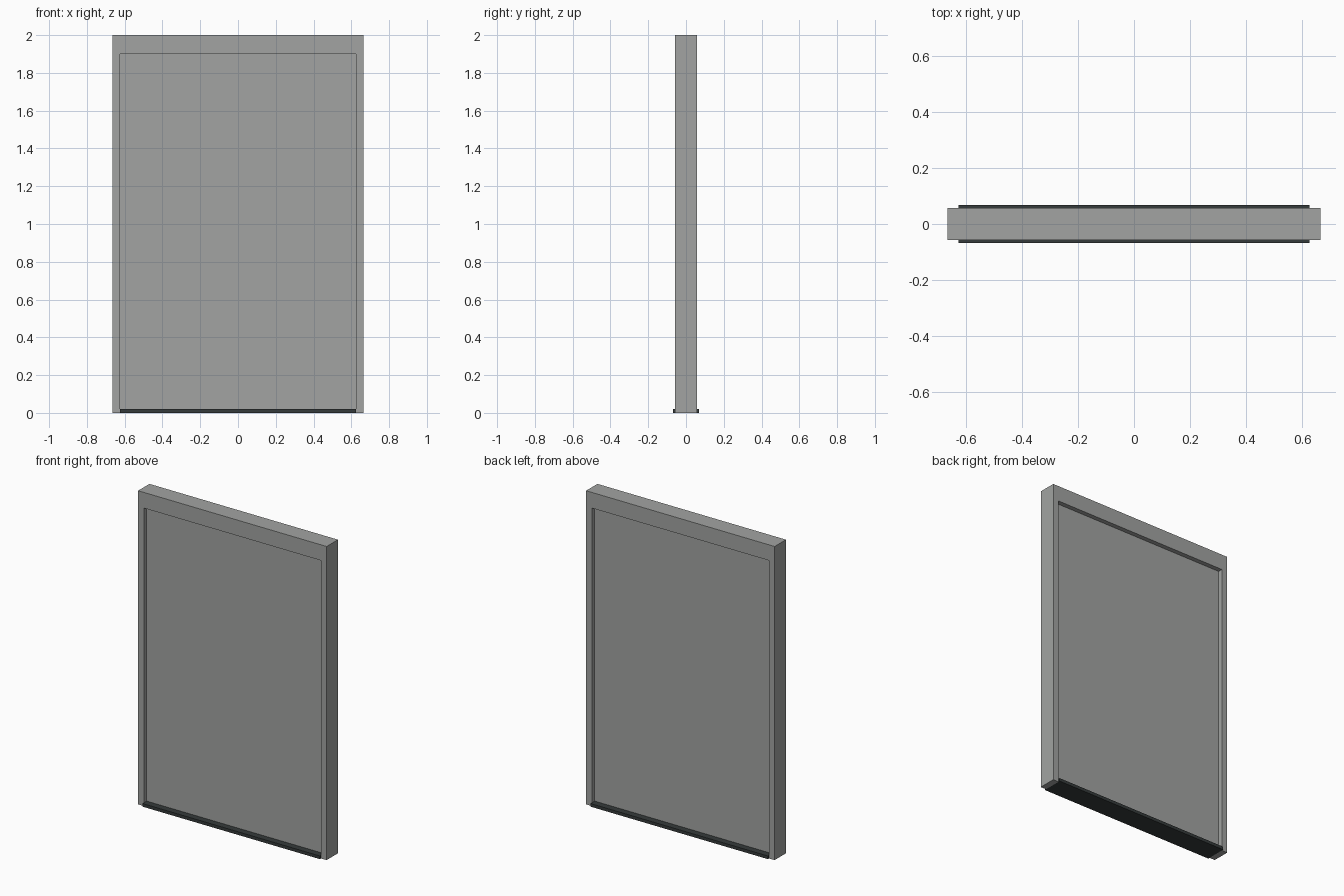
import bpy
import bmesh

cube = bpy.data.objects.get("Cube")
if cube:
    bpy.data.objects.remove(cube, do_unlink=True)

# Overall dimensions
HALF_W, HALF_D, HEIGHT = 0.665, 0.057, 2.0
OPEN_W, OPEN_H = 0.625, 1.9
DOOR_D = 0.027
SILL_D, SILL_H = 0.068, 0.02


def material(name, color):
    mat = bpy.data.materials.new(name)
    mat.use_nodes = True
    mat.diffuse_color = color
    mat.node_tree.nodes["Principled BSDF"].inputs["Base Color"].default_value = color
    return mat


def add_object(name, bm, mat):
    bmesh.ops.recalc_face_normals(bm, faces=bm.faces)
    mesh = bpy.data.meshes.new(name)
    bm.to_mesh(mesh)
    bm.free()
    mesh.materials.append(mat)
    obj = bpy.data.objects.new(name, mesh)
    bpy.context.collection.objects.link(obj)
    return obj


def box(name, low, high, mat):
    bm = bmesh.new()
    bmesh.ops.create_cube(bm, size=1)
    for v in bm.verts:
        for i in range(3):
            v.co[i] = high[i] if v.co[i] > 0 else low[i]
    return add_object(name, bm, mat)


def extruded_profile(name, points, half_depth, mat):
    bm = bmesh.new()
    face = bm.faces.new([bm.verts.new((x, -half_depth, z)) for x, z in points])
    grown = bmesh.ops.extrude_face_region(bm, geom=[face], use_keep_orig=True)
    verts = [g for g in grown["geom"] if isinstance(g, bmesh.types.BMVert)]
    bmesh.ops.translate(bm, verts=verts, vec=(0, 2 * half_depth, 0))
    return add_object(name, bm, mat)


steel = material("grey steel", (0.36, 0.37, 0.36, 1))
dark = material("dark sill", (0.036, 0.043, 0.043, 1))

# Surround: one upside-down U extruded through the wall depth
extruded_profile("door_frame", [
    (-HALF_W, 0), (-HALF_W, HEIGHT), (HALF_W, HEIGHT), (HALF_W, 0),
    (OPEN_W, 0), (OPEN_W, OPEN_H), (-OPEN_W, OPEN_H), (-OPEN_W, 0),
], HALF_D, steel)

# Two sliding leaves meeting in the middle, recessed on both sides
for side, x0, x1 in (("right", -OPEN_W, 0), ("left", 0, OPEN_W)):
    box(side + "_door_leaf", (x0, -DOOR_D, SILL_H), (x1, DOOR_D, OPEN_H), steel)

# Sill projecting past the frame at front and back
box("door_sill", (-OPEN_W, -SILL_D, 0), (OPEN_W, SILL_D, SILL_H), dark)
